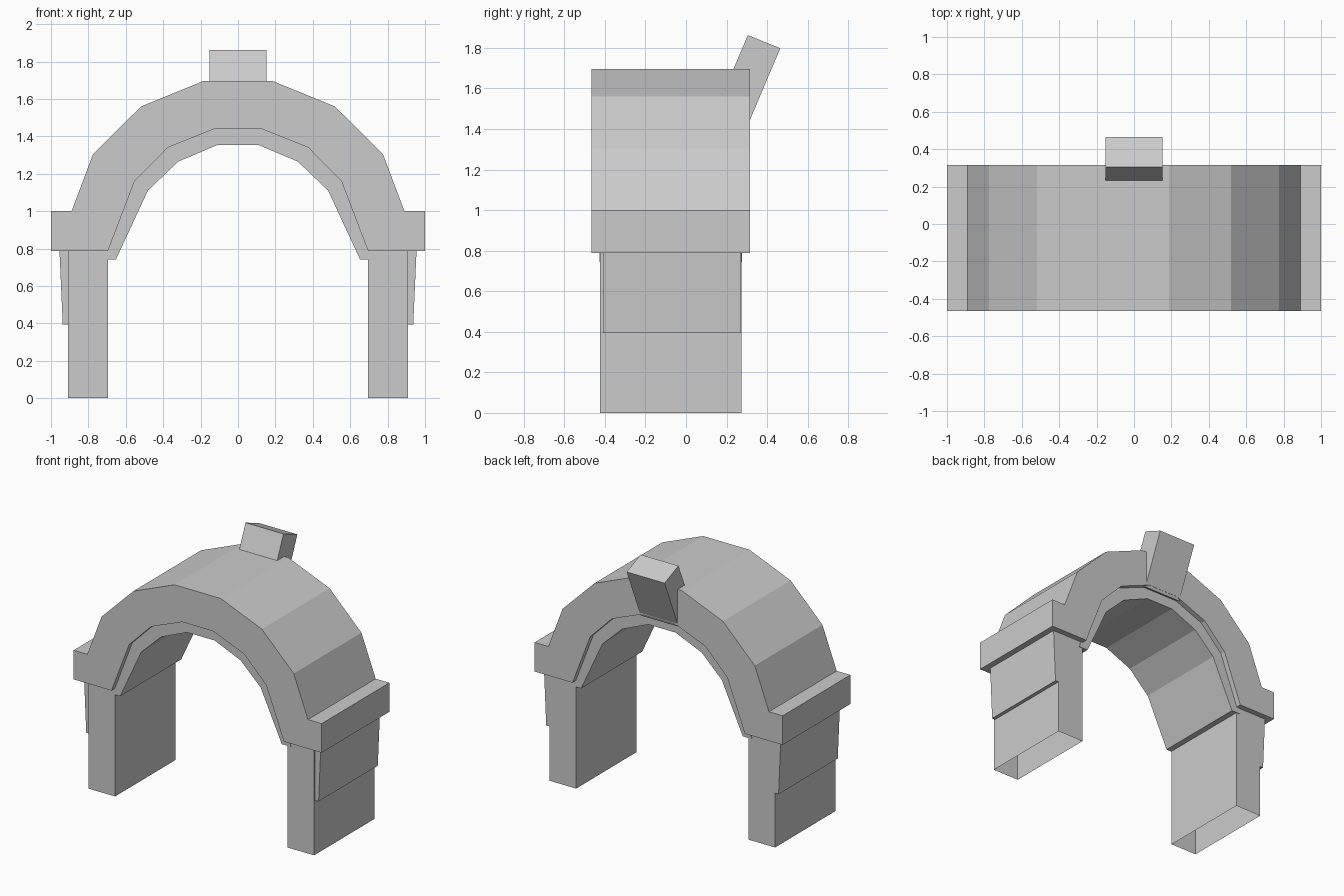
import bpy, bmesh
from mathutils import Vector

if "Cube" in bpy.data.objects:
    bpy.data.objects.remove(bpy.data.objects["Cube"])

Y_MID = -0.075  # depth centre of the archway


def prism(name, profile, axis, lo, hi, drop_bottom=False):
    """Extrude a closed 2D profile along 'X' (profile = y,z) or 'Y' (profile = x,z)."""
    bm = bmesh.new()
    place = (lambda a, b: (lo, a, b)) if axis == 'X' else (lambda a, b: (a, lo, b))
    face = bm.faces.new([bm.verts.new(place(a, b)) for a, b in profile])
    ext = bmesh.ops.extrude_face_region(bm, geom=[face], use_keep_orig=True)
    step = Vector((hi - lo, 0, 0) if axis == 'X' else (0, hi - lo, 0))
    bmesh.ops.translate(bm, vec=step,
                        verts=[g for g in ext['geom'] if isinstance(g, bmesh.types.BMVert)])
    bmesh.ops.recalc_face_normals(bm, faces=bm.faces)
    if drop_bottom:
        low = [f for f in bm.faces if all(v.co.z < 0.001 for v in f.verts)]
        bmesh.ops.delete(bm, geom=low, context='FACES_ONLY')
    mesh = bpy.data.meshes.new(name)
    bm.to_mesh(mesh)
    bm.free()
    obj = bpy.data.objects.new(name, mesh)
    bpy.context.collection.objects.link(obj)
    return obj


def mirrored(half):
    """Right-hand points from springing to crown, continued down the left side."""
    return half + [(-x, z) for x, z in reversed(half)]


def band(name, outer, inner, half_depth):
    profile = mirrored(outer) + mirrored(inner)[::-1]
    return prism(name, profile, 'Y', Y_MID - half_depth, Y_MID + half_depth)


# Main arch with shoulder blocks at the springing
arch_inner = [(0.695, 0.788), (0.553, 1.16), (0.375, 1.34), (0.125, 1.44)]
arch_outer = [(1.0, 0.788), (1.0, 1.0), (0.89, 1.0), (0.775, 1.305),
              (0.518, 1.56), (0.187, 1.695)]
band("arch", arch_outer, arch_inner, 0.39)

# Recessed lining under the arch, its outer edge buried in the arch
lining_inner = [(0.652, 0.743), (0.482, 1.11), (0.32, 1.265), (0.11, 1.354)]
lining_outer = [(0.725, 0.743), (0.585, 1.175), (0.39, 1.37), (0.13, 1.47)]
band("arch_lining", lining_outer, lining_inner, 0.352)

# Hollow legs, open underneath, with a tapered outer panel
for side, s in (("right", 1), ("left", -1)):
    leg = [(0.695, 0), (0.91, 0), (0.91, 0.8), (0.695, 0.8)]
    prism(side + "_leg", [(s * x, z) for x, z in leg], 'Y',
          Y_MID - 0.348, Y_MID + 0.348, drop_bottom=True)
    panel = [(0.9, 0.395), (0.937, 0.395), (0.955, 0.8), (0.9, 0.8)]
    prism(side + "_leg_panel", [(s * x, z) for x, z in panel], 'Y',
          Y_MID - 0.335, Y_MID + 0.347)

# Tilted keystone at the back of the crown
prism("keystone", [(0.305, 1.863), (0.465, 1.798), (0.305, 1.42), (0.145, 1.485)],
      'X', -0.153, 0.153)
